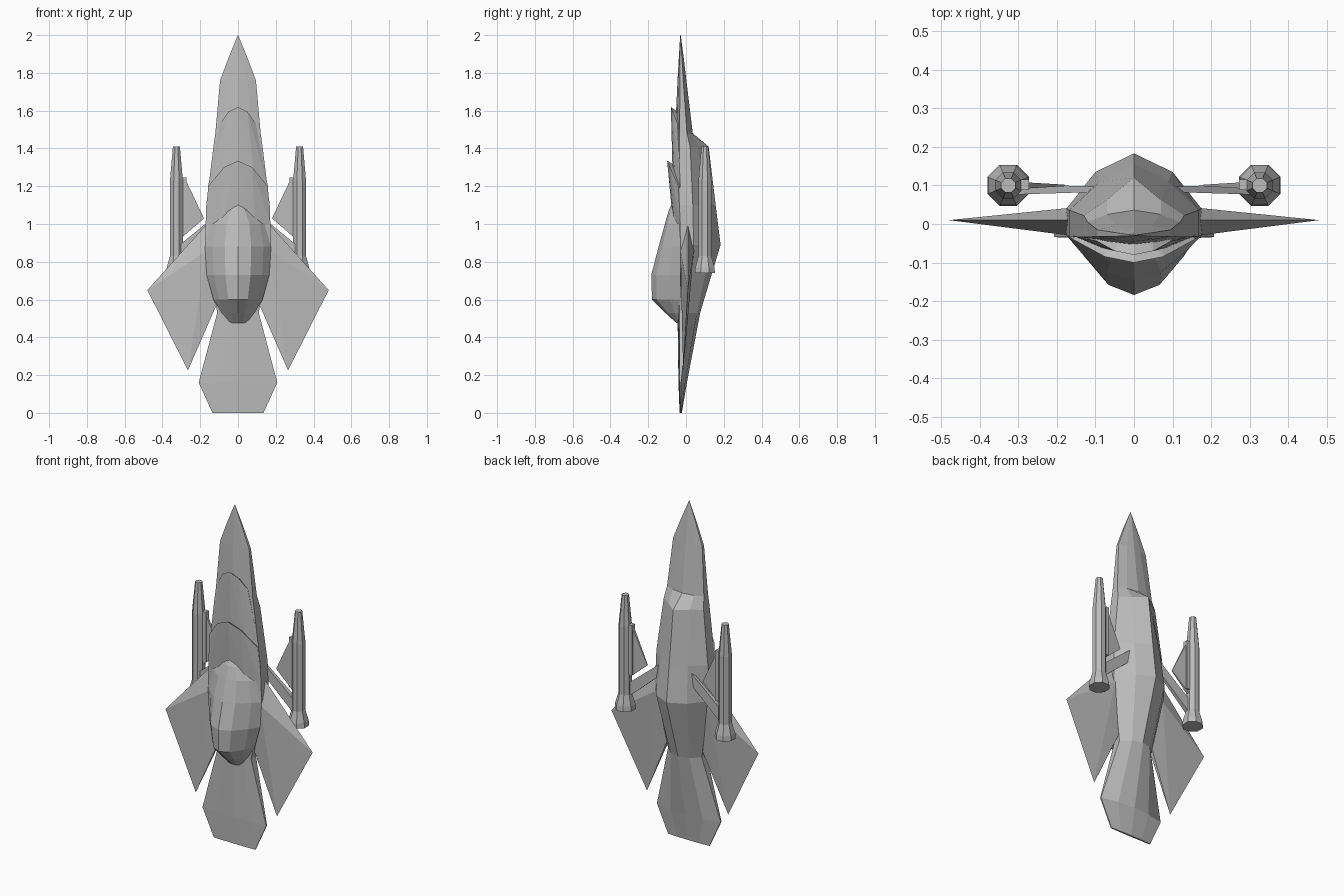
import bpy, bmesh
from math import cos, sin, pi

old = bpy.data.objects.get("Cube")
if old:
    bpy.data.objects.remove(old, do_unlink=True)

grey = bpy.data.materials.new("hull_grey")
grey.use_nodes = True
grey.diffuse_color = (0.5, 0.5, 0.5, 1)
grey.node_tree.nodes["Principled BSDF"].inputs["Base Color"].default_value = (0.5, 0.5, 0.5, 1)


def finish(name, bm):
    bmesh.ops.remove_doubles(bm, verts=bm.verts, dist=0.0005)
    bmesh.ops.recalc_face_normals(bm, faces=bm.faces)
    mesh = bpy.data.meshes.new(name)
    bm.to_mesh(mesh)
    bm.free()
    mesh.materials.append(grey)
    ob = bpy.data.objects.new(name, mesh)
    bpy.context.collection.objects.link(ob)
    return ob


def loft(name, rings):
    """Skin a list of closed rings and cap both ends."""
    bm = bmesh.new()
    rows = [[bm.verts.new(p) for p in ring] for ring in rings]
    for a, b in zip(rows, rows[1:]):
        for i in range(len(a)):
            j = (i + 1) % len(a)
            bm.faces.new((a[i], a[j], b[j], b[i]))
    bm.faces.new(rows[0])
    bm.faces.new(rows[-1])
    return finish(name, bm)


def convex(name, points):
    bm = bmesh.new()
    for p in points:
        bm.verts.new(p)
    res = bmesh.ops.convex_hull(bm, input=bm.verts)
    bmesh.ops.delete(bm, geom=[v for v in res["geom_interior"] if isinstance(v, bmesh.types.BMVert)],
                     context='VERTS')
    return finish(name, bm)


def mirrored(half):
    """Close a half section running from front centre to back centre."""
    return half + [(-x, y, z) for x, y, z in half[-2:0:-1]]


# Hull and flared tail: z, half width, front y, side front y, side back y, back corner x, y, back y
hull = [
    (2.00, .001, -.031, -.030, -.029, .0005, -.029, -.028),
    (1.88, .050, -.038, -.032, -.022, .025, -.016, -.012),
    (1.76, .095, -.045, -.032, -.015, .045, -.004, .002),
    (1.48, .120, -.058, -.034, .005, .070, .025, .036),
    (1.41, .130, -.060, -.034, .022, .070, .062, .120),
    (1.10, .168, -.062, -.032, .036, .088, .110, .157),
    (0.89, .175, -.060, -.030, .040, .100, .135, .183),
    (0.53, .110, -.045, -.035, .010, .062, .058, .075),
    (0.16, .208, -.040, -.034, -.026, .105, -.005, .005),
    (0.00, .135, -.034, -.032, -.026, .070, -.023, -.022),
]
loft("hull", [mirrored([(0, f, z), (w * .55, f * .6 + sf * .4, z), (w, sf, z),
                        (w, sb, z), (cx, cy, z), (0, b, z)])
              for z, w, f, sf, sb, cx, cy, b in hull])

# Faceted canopy: z, half width, front y
canopy = [(1.10, .040, -.078), (1.07, .095, -.092), (1.00, .150, -.112), (.88, .175, -.145),
          (.73, .166, -.184), (.60, .130, -.180), (.53, .092, -.110), (.475, .055, -.050)]
section = [(0, 1), (.4, .83), (.77, .36), (1, 0)]
loft("canopy", [mirrored([(w * u, -.03 + (f + .03) * v, z) for u, v in section] + [(0, -.01, z)])
                for z, w, f in canopy])


# Overlapping nose plates with arched raised lips
def plate(name, lip, foot):
    inner = [(x * .9, 0, z - .06) for x, y, z in lip] + [(x * .9, 0, z) for x, y, z in foot]
    half = lip + foot + inner
    convex(name, half + [(-x, y, z) for x, y, z in half])


plate("upper_plate", [(0, -.080, 1.62), (.05, -.070, 1.595), (.095, -.045, 1.53)],
      [(0, -.070, 1.22), (.09, -.060, 1.22), (.158, -.03, 1.2)])
plate("lower_plate", [(0, -.100, 1.335), (.075, -.085, 1.30), (.158, -.04, 1.20)],
      [(0, -.068, 1.0), (.09, -.060, 1.0), (.172, -.03, 1.0)])

for side, s in (("left", 1), ("right", -1)):
    # Diamond-section wing
    convex(side + "_wing", [(s * x, y, z) for x, y, z in [
        (.165, .01, 1.0), (.165, -.03, .86), (.165, .042, .86), (.11, -.012, .58),
        (.11, .012, .58), (.48, .01, .65), (.265, -.015, .225)]])

    # Eight-sided engine pod with flared base
    profile = [(.74, .058), (.77, .055), (.83, .037), (1.23, .037), (1.41, .02)]
    loft(side + "_pod", [[(s * .326 + r * cos(pi * (k + .5) / 4), .1 + r * sin(pi * (k + .5) / 4), z)
                          for k in range(8)] for z, r in profile])

    # Swept strut joining pod to hull
    convex(side + "_strut", [(s * x, y, z) for x, z, t in
                             [(.10, 1.06, .007), (.10, .99, .007), (.32, .88, .014), (.32, .80, .014)]
                             for y in (.09 - t, .09 + t)])

    # Pod rail and thin triangular fin
    convex(side + "_rail", [(s * x, y, z) for x in (.272, .31) for y in (.088, .116)
                            for z in (.95, 1.245)])
    convex(side + "_fin", [(s * x, .1 + d, z) for x, z, t in
                           [(.28, 1.24, .008), (.18, 1.03, .002), (.295, .93, .008)] for d in (-t, t)])
    convex(side + "_rail_post", [(s * x, y, z) for x in (.292, .31) for y in (.092, .11)
                                 for z in (.85, .96)])
